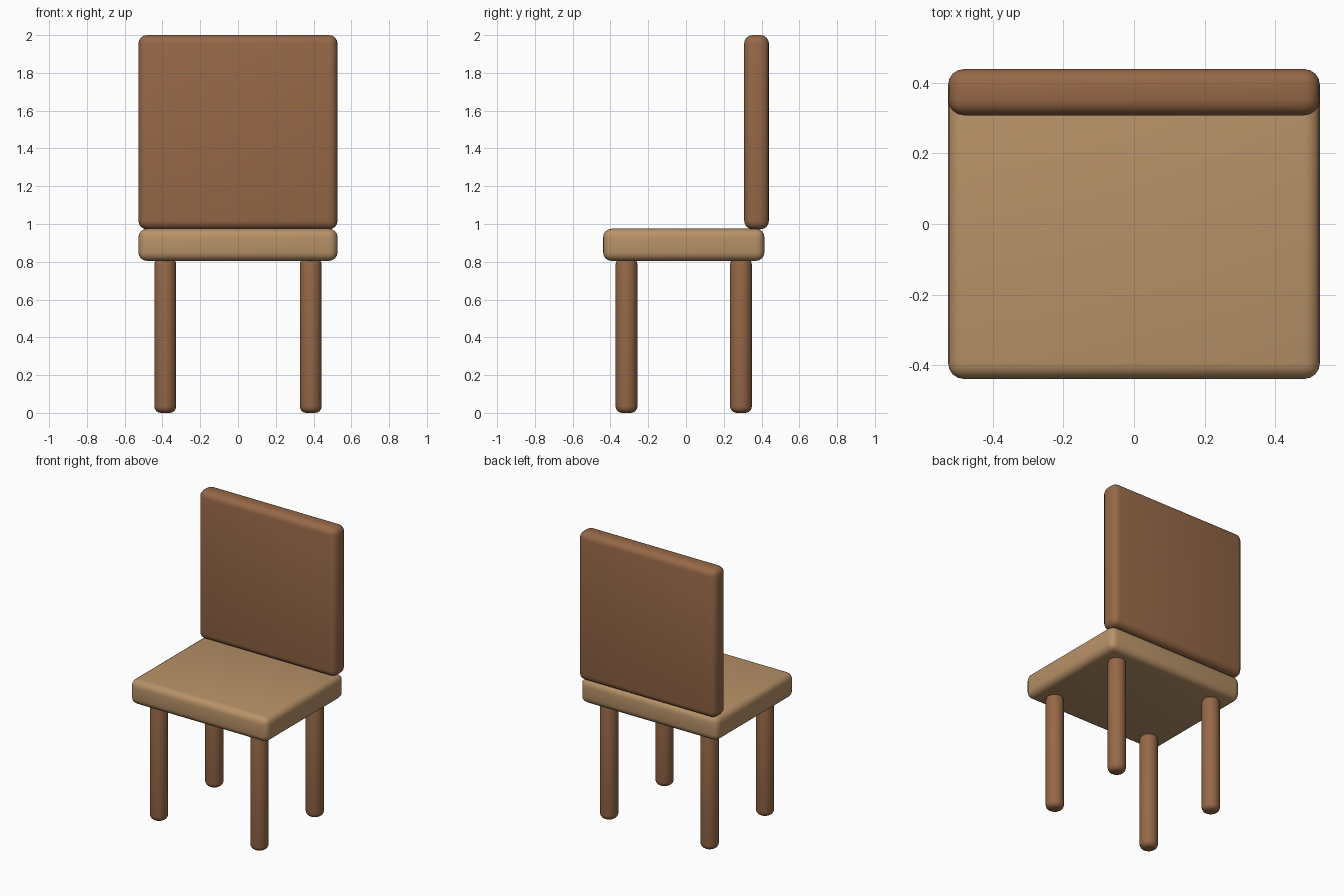
import bpy
import math

if "Cube" in bpy.data.objects:
    bpy.data.objects.remove(bpy.data.objects["Cube"])


def material(name, srgb):
    m = bpy.data.materials.new(name)
    m.diffuse_color = [((c / 255 + 0.055) / 1.055) ** 2.4 for c in srgb] + [1.0]
    m.use_nodes = True
    m.node_tree.nodes["Principled BSDF"].inputs["Base Color"].default_value = m.diffuse_color
    return m


tan = material("light wood", (184, 146, 104))
brown = material("dark wood", (150, 104, 71))


def finish(obj, name, mat, bevel):
    """Name, colour, round the edges and smooth the rounding."""
    obj.name = name
    obj.data.materials.append(mat)
    bpy.ops.object.transform_apply(location=False, rotation=False, scale=True)
    mod = obj.modifiers.new("rounded edges", 'BEVEL')
    mod.width = bevel
    mod.segments = 4
    mod.limit_method = 'ANGLE'
    mod.angle_limit = math.radians(40)
    bpy.ops.object.modifier_apply(modifier=mod.name)
    bpy.ops.object.shade_smooth_by_angle(angle=math.radians(40))


def slab(name, low, high, mat, bevel):
    centre = [(a + b) / 2 for a, b in zip(low, high)]
    bpy.ops.mesh.primitive_cube_add(size=1, location=centre)
    obj = bpy.context.object
    obj.scale = [b - a for a, b in zip(low, high)]
    finish(obj, name, mat, bevel)


def leg(name, x, y):
    height = 0.82
    bpy.ops.mesh.primitive_cylinder_add(vertices=24, radius=0.058, depth=height,
                                        location=(x, y, height / 2))
    finish(bpy.context.object, name, brown, 0.035)


# Seat and backrest
slab("seat", (-0.527, -0.439, 0.805), (0.527, 0.415, 0.975), tan, 0.045)
slab("backrest", (-0.527, 0.308, 0.972), (0.527, 0.439, 2.0), brown, 0.045)

# Four legs
for side, x in (("left", -0.385), ("right", 0.385)):
    for end, y in (("front", -0.315), ("back", 0.291)):
        leg(f"{end}_{side}_leg", x, y)
